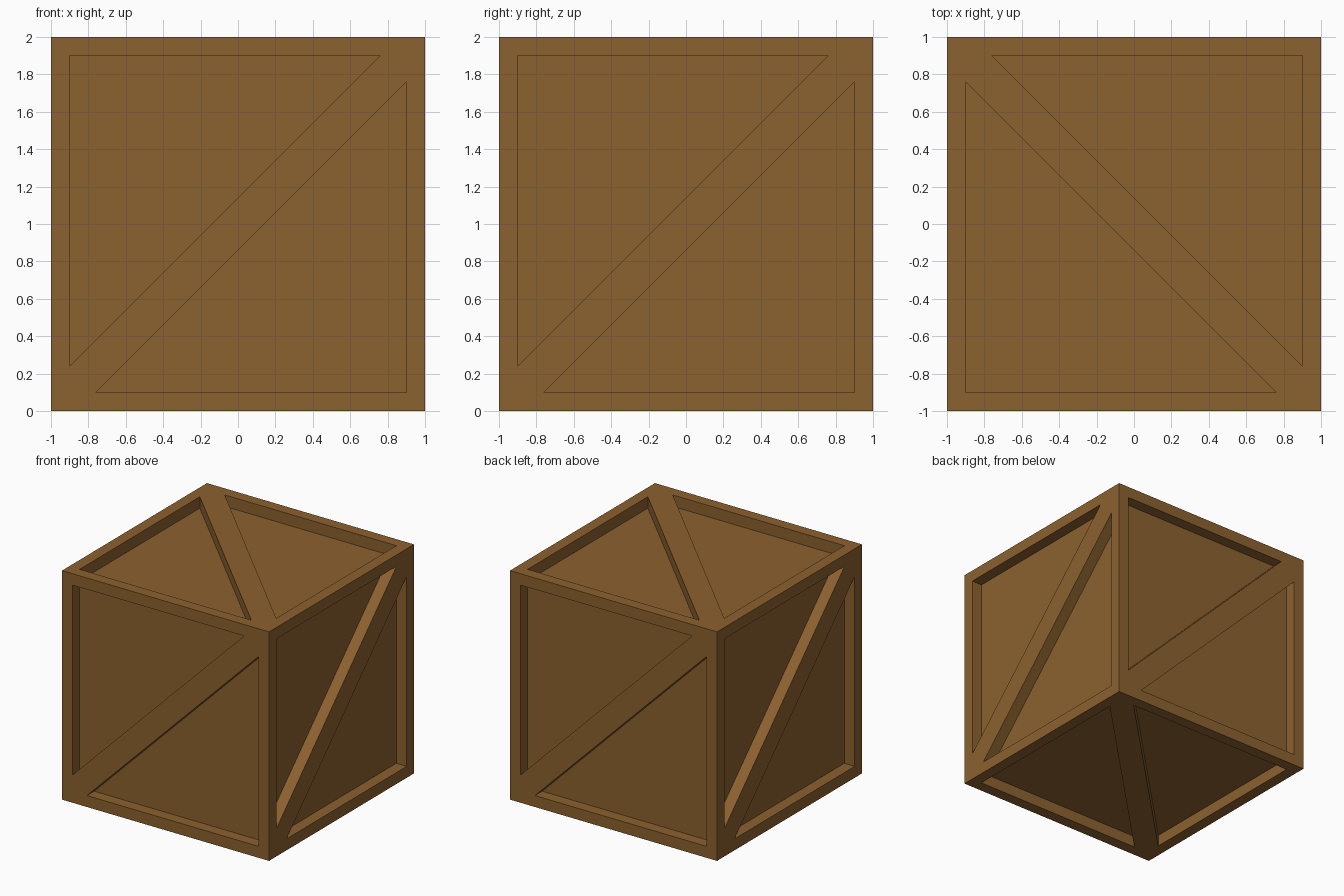
import bpy, bmesh
from mathutils import Vector

if "Cube" in bpy.data.objects:
    bpy.data.objects.remove(bpy.data.objects["Cube"])

BEAM = 0.10     # width of rim and half-width of the diagonal brace
DEPTH = 0.10    # recess depth of the panels

wood = bpy.data.materials.new("brown wood")
wood.diffuse_color = (0.265, 0.122, 0.029, 1)
wood.use_nodes = True
wood.node_tree.nodes["Principled BSDF"].inputs["Base Color"].default_value = wood.diffuse_color

# one end of the diagonal brace on each side of the box: (outward normal, corner)
BRACES = [
    ((0, -1, 0), (-1, -1, -1)),   # front
    ((1, 0, 0), (1, -1, -1)),     # right
    ((0, 1, 0), (1, 1, -1)),      # back
    ((-1, 0, 0), (-1, 1, -1)),    # left
    ((0, 0, 1), (-1, 1, 1)),      # top
    ((0, 0, -1), (1, 1, -1)),     # bottom
]

bm = bmesh.new()
bmesh.ops.create_cube(bm, size=2)
bm.normal_update()

# split every side along its brace
for normal, corner in BRACES:
    side = max(bm.faces, key=lambda f: f.normal.dot(Vector(normal)) * len(f.verts))
    verts = list(side.verts)
    i = min(range(4), key=lambda k: (verts[k].co - Vector(corner)).length)
    bmesh.utils.face_split(side, verts[i], verts[(i + 2) % 4])
bm.normal_update()

# inset the triangles to leave rim and brace, then sink the panels straight in
panels = bm.faces[:]
bmesh.ops.inset_individual(bm, faces=panels, thickness=BEAM, use_even_offset=True)
bm.normal_update()
bmesh.ops.inset_individual(bm, faces=panels, thickness=0, depth=-DEPTH)

bmesh.ops.translate(bm, verts=bm.verts, vec=(0, 0, 1))
bm.normal_update()

mesh = bpy.data.meshes.new("crate")
bm.to_mesh(mesh)
bm.free()
mesh.materials.append(wood)
crate = bpy.data.objects.new("crate", mesh)
bpy.context.collection.objects.link(crate)
